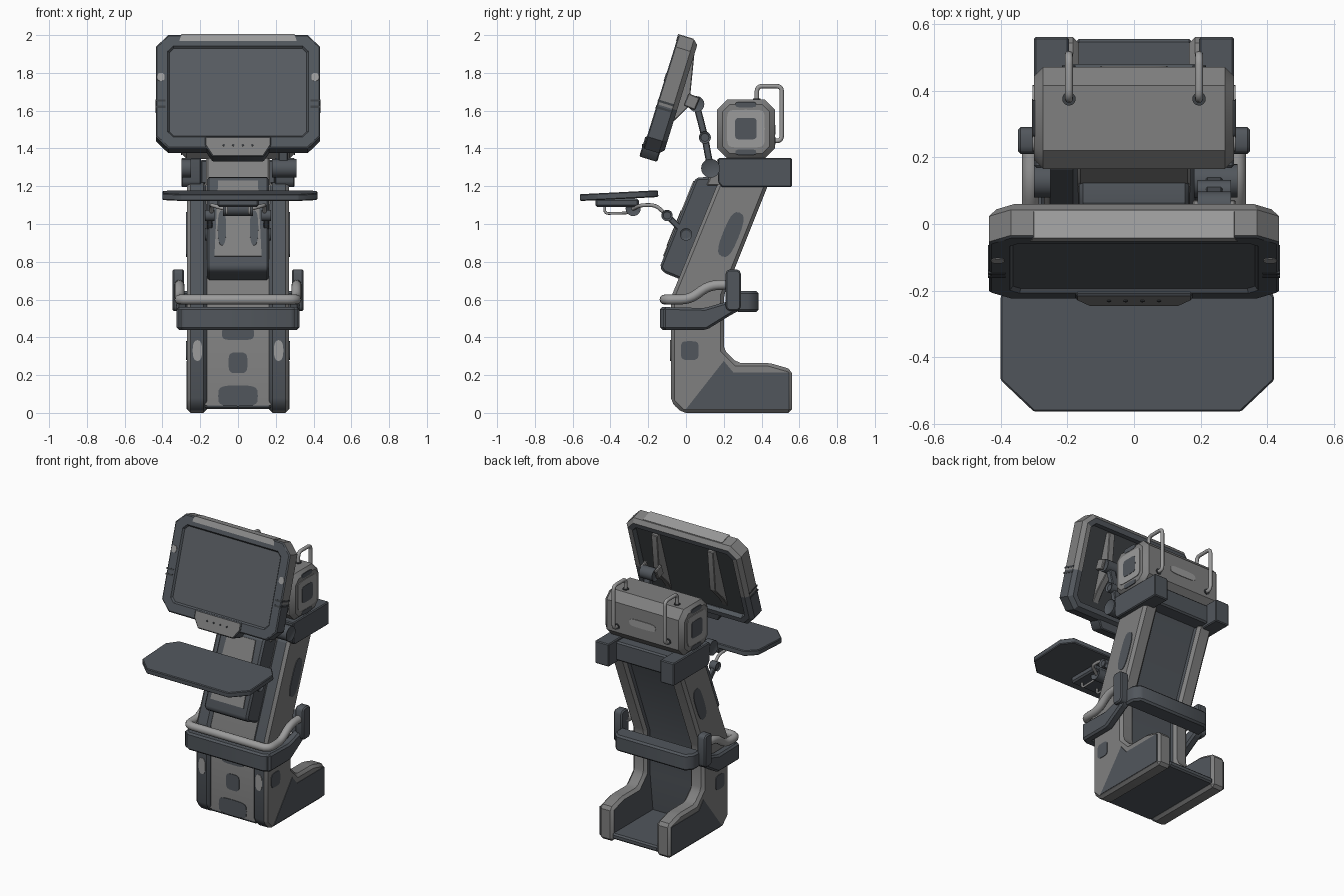
import bpy, bmesh, math
from mathutils import Matrix, Vector

if "Cube" in bpy.data.objects:
    bpy.data.objects.remove(bpy.data.objects["Cube"])


def material(name, r, g, b):
    m = bpy.data.materials.new(name)
    m.diffuse_color = (r, g, b, 1)
    m.use_nodes = True
    m.node_tree.nodes["Principled BSDF"].inputs["Base Color"].default_value = m.diffuse_color
    return m


SLATE = material("slate", 0.083, 0.094, 0.108)
DARK = material("dark slate", 0.045, 0.05, 0.056)
GREY = material("grey", 0.215, 0.215, 0.215)
LIGHT = material("light grey", 0.33, 0.33, 0.33)
GLASS = material("screen glass", 0.095, 0.105, 0.118)


def finish(bm, name, mats, rule=None, M=None):
    bmesh.ops.recalc_face_normals(bm, faces=bm.faces)
    bm.normal_update()
    if rule:
        for f in bm.faces:
            f.material_index = rule(f.normal, f.calc_center_median())
    if M:
        bm.transform(M)
    me = bpy.data.meshes.new(name)
    bm.to_mesh(me)
    bm.free()
    for m in mats:
        me.materials.append(m)
    ob = bpy.data.objects.new(name, me)
    bpy.context.collection.objects.link(ob)
    bpy.context.view_layer.objects.active = ob
    bpy.ops.object.select_all(action='DESELECT')
    ob.select_set(True)
    bpy.ops.object.shade_smooth_by_angle(angle=math.radians(32))
    return ob


PLACE = {'x': lambda p, a: (a, p[0], p[1]), 'y': lambda p, a: (p[0], a, p[1]), 'z': lambda p, a: (p[0], p[1], a)}


def prism_bm(pts, a0, a1, axis='x', bevel=0.0, seg=1):
    bm = bmesh.new()
    lo, hi = ([bm.verts.new(PLACE[axis](p, a)) for p in pts] for a in (a0, a1))
    bm.faces.new(lo)
    bm.faces.new(hi[::-1])
    for i in range(len(pts)):
        j = (i + 1) % len(pts)
        bm.faces.new((lo[i], lo[j], hi[j], hi[i]))
    bmesh.ops.recalc_face_normals(bm, faces=bm.faces)
    if bevel:
        bmesh.ops.bevel(bm, geom=list(bm.edges), offset=bevel, segments=seg, affect='EDGES', profile=0.5)
    return bm


def prism(name, pts, a0, a1, mats, axis='x', bevel=0.0, seg=1, rule=None, M=None):
    return finish(prism_bm(pts, a0, a1, axis, bevel, seg), name, mats, rule, M)


def box(name, x, y, z, mat, bevel=0.01, M=None):
    return prism(name, [(y[0], z[0]), (y[1], z[0]), (y[1], z[1]), (y[0], z[1])], x[0], x[1], [mat], bevel=bevel, M=M)


def octagon(w0, w1, h0, h1, c):
    return [(w0 + c, h0), (w1 - c, h0), (w1, h0 + c), (w1, h1 - c), (w1 - c, h1), (w0 + c, h1), (w0, h1 - c), (w0, h0 + c)]


def joint(name, x0, x1, y, z, r, mat, n=20):
    pts = [(y + r * math.cos(2 * math.pi * i / n), z + r * math.sin(2 * math.pi * i / n)) for i in range(n)]
    bm = prism_bm(pts, x0, x1)
    caps = [f for f in bm.faces if abs(f.normal.x) > 0.9]
    bmesh.ops.inset_individual(bm, faces=caps, thickness=r * 0.35, depth=-0.008)
    finish(bm, name, [mat])


def link(name, x0, x1, p, q, w, mat):
    p, q = Vector(p), Vector(q)
    n = (q - p).normalized().orthogonal() * w
    prism(name, [p + n, q + n, q - n, p - n], x0, x1, [mat], bevel=0.005)


def tube(name, pts, r, mat, rad=0.04):
    pts = [Vector(p) for p in pts]
    path = [pts[0]]
    for a, b, c in zip(pts, pts[1:], pts[2:]):   # rounded bends
        s = b + (a - b).normalized() * min(rad, (a - b).length * .45)
        e = b + (c - b).normalized() * min(rad, (c - b).length * .45)
        path += [s.lerp(b, t).lerp(b.lerp(e, t), t) for t in (0, .25, .5, .75, 1)]
    path.append(pts[-1])
    cu = bpy.data.curves.new(name, 'CURVE')
    cu.dimensions, cu.bevel_depth, cu.bevel_resolution, cu.use_fill_caps = '3D', r, 4, True
    sp = cu.splines.new('POLY')
    sp.points.add(len(path) - 1)
    for v, p in zip(sp.points, path):
        v.co = (*p, 1)
    tmp = bpy.data.objects.new(name + "_path", cu)
    bpy.context.collection.objects.link(tmp)
    bm = bmesh.new()
    bm.from_mesh(bpy.data.meshes.new_from_object(tmp.evaluated_get(bpy.context.evaluated_depsgraph_get())))
    bpy.data.objects.remove(tmp)
    finish(bm, name, [mat], rule=lambda n, c: 0)


def patch(name, u, v, w, h, at, axis, mat, M=None, n=20, k=0.5):
    """thin rounded wear plate; k sets squareness"""
    pw = lambda t: math.copysign(abs(t) ** k, t)
    pts = [(u + w / 2 * pw(math.cos(2 * math.pi * i / n)), v + h / 2 * pw(math.sin(2 * math.pi * i / n))) for i in range(n)]
    prism(name, pts, at - 0.003, at + 0.003, [mat], axis, M=M)


LEAN = Matrix.Translation((0, -0.055, 0.62)) @ Matrix.Rotation(-math.radians(22), 4, 'X')  # leaning upper column

# column core and base floor
prism("column_core", [(-0.055, 0.04), (-0.055, 0.62), (0.185, 1.22), (0.39, 1.22), (0.155, 0.62), (0.155, 0.33), (0.12, 0.04)],
      -0.175, 0.175, [GREY, SLATE], rule=lambda n, c: int(n.y > 0.2 or n.z < -0.8))
box("base_floor", (-0.175, 0.175), (-0.05, 0.555), (0.02, 0.06), SLATE)
patch("front_patch_middle", 0, 0.265, 0.1, 0.11, -0.056, 'y', SLATE)
patch("front_patch_bottom", 0, 0.09, 0.21, 0.11, -0.056, 'y', SLATE)
patch("front_patch_top", 0, 0.42, 0.17, 0.07, -0.056, 'y', SLATE)

rail = [(-0.08, 0.06), (-0.02, 0), (0.56, 0), (0.56, 0.23), (0.44, 0.265), (0.27, 0.265), (0.2, 0.335),
        (0.2, 0.62), (0.44, 1.22), (0.17, 1.22), (-0.08, 0.61)]
for s, tag in ((1, "right"), (-1, "left")):
    X = lambda a, b: sorted((s * a, s * b))
    # side rail with foot
    prism(tag + "_rail", rail, *X(0.165, 0.27), [GREY, SLATE], bevel=0.018,
          rule=lambda n, c: int((n.x * s < -0.3 and (c.y < 0.15 or abs(n.x) > 0.9)) or (abs(n.x) < 0.3 and n.y < -0.5)))
    prism(tag + "_foot_side", [(0.0, 0.02), (0.2, 0.275), (0.25, 0.215), (0.545, 0.215), (0.545, 0.02)],
          *X(0.267, 0.273), [SLATE])
    patch(tag + "_rail_chip", s * 0.215, 0.33, 0.05, 0.11, -0.081, 'y', LIGHT, k=0.8)
    patch(tag + "_side_patch_low", 0.02, 0.33, 0.095, 0.1, s * 0.271, 'x', SLATE)
    patch(tag + "_side_patch_high", 0.15, 0.41, 0.085, 0.25, s * 0.271, 'x', SLATE, LEAN, k=0.7)
    # belt bumper sides and upright blocks
    prism(tag + "_belt_side", [(-0.12, 0.44), (0.11, 0.44), (0.24, 0.52), (0.28, 0.54), (0.28, 0.6),
          (0.2, 0.585), (0.1, 0.555), (-0.12, 0.56)], *X(0.265, 0.325), [SLATE], bevel=0.012)
    prism(tag + "_belt_block", octagon(0.21, 0.29, 0.54, 0.76, 0.015), *X(0.285, 0.348), [SLATE], bevel=0.008)
    # platform blocks beside the head unit
    prism(tag + "_platform_block", [(0.17, 1.22), (0.19, 1.195), (0.56, 1.195), (0.56, 1.35), (0.17, 1.35)],
          *X(0.195, 0.30), [SLATE], bevel=0.006)
    # head carry handle
    hx = s * 0.195
    tube(tag + "_handle", [(hx, 0.375, 1.64), (hx, 0.375, 1.73), (hx, 0.507, 1.73), (hx, 0.507, 1.44), (hx, 0.45, 1.44)],
         0.012, LIGHT, 0.03)
    patch(tag + "_handle_foot", hx, 0.375, 0.04, 0.04, 1.662, 'z', DARK, k=1)
    patch(tag + "_handle_foot_back", hx, 1.44, 0.04, 0.04, 0.472, 'y', DARK, k=1)
    # head end details
    patch(tag + "_end_frame", 0.317, 1.505, 0.2, 0.2, s * 0.301, 'x', LIGHT, k=0.3)
    patch(tag + "_end_plate", 0.317, 1.505, 0.115, 0.115, s * 0.303, 'x', SLATE, k=0.3)
    patch(tag + "_end_patch_top", 0.317, 1.632, 0.11, 0.03, s * 0.299, 'x', SLATE)
    patch(tag + "_end_patch_low", 0.317, 1.38, 0.11, 0.03, s * 0.299, 'x', SLATE)
    # tray support arms
    joint(tag + "_tray_joint_low", *X(0.125, 0.175), 0.0, 0.945, 0.033, SLATE)
    joint(tag + "_tray_joint_mid", *X(0.125, 0.175), -0.1, 1.045, 0.03, SLATE)
    link(tag + "_tray_arm", *X(0.135, 0.165), (0.0, 0.945), (-0.1, 1.045), 0.016, SLATE)
    tx = s * 0.14
    tube(tag + "_tray_rod", [(tx, -0.1, 1.045), (tx, -0.16, 1.1), (tx, -0.24, 1.1), (tx * .5, -0.28, 1.08)], 0.01, LIGHT, 0.03)
    tube(tag + "_tray_hoop", [(s * .06, -0.27, 1.06), (s * .06, -0.43, 1.055), (s * .06, -0.43, 1.11)], 0.007, LIGHT, 0.02)

# belt front, back bar and grab rail
prism("belt_front", [(-0.325, -0.09), (-0.29, -0.137), (0.29, -0.137), (0.325, -0.09), (0.325, -0.07), (-0.325, -0.07)],
      0.44, 0.56, [SLATE], 'z', bevel=0.012)
prism("belt_back", [(-0.3, 0.265), (0.3, 0.265), (0.3, 0.34), (0.26, 0.385), (-0.26, 0.385), (-0.3, 0.34)],
      0.535, 0.645, [SLATE], 'z', bevel=0.012)
side = [(0.31, 0.24, 0.68), (0.31, 0.12, 0.675), (0.31, 0.02, 0.6), (0.31, -0.114, 0.6)]
tube("grab_rail", side + [(-x, y, z) for x, y, z in side[::-1]], 0.026, LIGHT, 0.05)

# front box on the leaning column
prism("front_box", [(-0.135, 0.11), (-0.105, 0.09), (0.02, 0.09), (0.02, 0.64), (-0.05, 0.66), (-0.135, 0.62)],
      -0.165, 0.165, [SLATE], M=LEAN, bevel=0.012)
panel = prism_bm([(-0.125, 0.17), (0.125, 0.17), (0.105, 0.6), (-0.105, 0.6)], -0.141, -0.132, 'y')
finish(panel, "front_box_panel", [GREY], M=LEAN)
for s in (1, -1):
    patch("front_box_patch", s * 0.085, 0.33, 0.045, 0.2, -0.141, 'y', SLATE, LEAN, k=0.8)
prism("neck", [(0.1, 1.2), (0.17, 1.35), (0.35, 1.35), (0.35, 1.2)], -0.17, 0.17, [GREY], bevel=0.01)

# platform and head unit
box("platform", (-0.2, 0.2), (0.2, 0.48), (1.21, 1.34), SLATE)
bm = prism_bm(octagon(0.165, 0.47, 1.345, 1.66, 0.055), -0.30, 0.30)
rim = [e for e in bm.edges if abs(e.verts[0].co.x - e.verts[1].co.x) < 0.01]
bmesh.ops.bevel(bm, geom=rim, offset=0.028, segments=1, affect='EDGES')
finish(bm, "head_unit", [GREY])
patch("head_back_stripe", 0, 1.5, 0.2, 0.05, 0.471, 'y', LIGHT)

# screen housing, built upright and then tilted back: chamfered rim, recessed glass and back
TILT = Matrix.Translation((0, -0.13, 1.69)) @ Matrix.Rotation(-math.radians(17.2), 4, 'X')
bm = prism_bm(octagon(-0.435, 0.435, -0.305, 0.325, 0.066), 0, 0.08, 'y')
for sign, steps in ((-1, ((0.008, 0.006), (0.06, 0), (0.01, -0.012))), (1, ((0.025, 0.025), (0.035, 0), (0.01, -0.03)))):
    bm.normal_update()
    fs = [f for f in bm.faces if f.normal.y * sign > 0.99]
    for t, d in steps:
        bmesh.ops.inset_region(bm, faces=fs, thickness=t, depth=0)
        bmesh.ops.translate(bm, verts=list({v for f in fs for v in f.verts}), vec=(0, sign * d, 0))
bmesh.ops.bisect_plane(bm, geom=bm.verts[:] + bm.edges[:] + bm.faces[:], plane_co=(0, 0, -0.06), plane_no=(0, 0, 1))
finish(bm, "screen_housing", [SLATE, GREY, GLASS, DARK], M=TILT,
       rule=lambda n, c: (2 if n.y < -.9 and c.y > 0 else 3 if n.y > .9 and c.y < .09
                          else 1 if c.z > -0.06 and n.y > -0.5 and (abs(c.x) > 0.38 or c.z > 0.29) else 0))
prism("screen_top_bar", [(-0.31, 0.29), (0.31, 0.29), (0.30, 0.328), (-0.30, 0.328)], -0.009, 0.075, [LIGHT], 'y', M=TILT)
prism("screen_tab", [(-0.135, -0.352), (0.135, -0.352), (0.175, -0.29), (0.175, -0.24), (-0.175, -0.24), (-0.175, -0.29)],
      -0.014, 0.085, [GREY, SLATE], 'y', bevel=0.006, rule=lambda n, c: int(n.y > -0.8), M=TILT)
for i in range(4):
    patch("tab_button", -0.075 + i * 0.05, -0.29, 0.012, 0.012, -0.015, 'y', DARK, TILT, 8, 1)
for s in (1, -1):
    for z in (-0.04, -0.075):
        box("screen_side_groove", sorted((s * 0.385, s * 0.437)), (-0.008, 0.081), (z - 0.006, z + 0.006), DARK, 0, TILT)
    patch("screen_edge_chip", s * 0.408, 0.09, 0.04, 0.045, -0.006, 'y', LIGHT, TILT, k=0.8)
    prism("screen_back_rib", [(0.06, 0.25), (0.105, 0.25), (0.16, -0.02), (0.1, -0.13), (0.06, -0.25)],
          *sorted((s * 0.19, s * 0.235)), [GREY], M=TILT, bevel=0.004)

# screen arm on the right
arm = [(0.055, 1.635, 0.042), (0.1, 1.458, 0.032), (0.13, 1.295, 0.05)]
for i, (y, z, r) in enumerate(arm):
    joint("screen_arm_joint", 0.19 - 0.01 * (i == 2), 0.29 + 0.02 * (i == 2), y, z, r, SLATE)
for a, b in zip(arm, arm[1:]):
    link("screen_arm_link", 0.215, 0.265, a[:2], b[:2], 0.018, SLATE)
for x in (0.175, 0.285):
    link("screen_lug", x, x + 0.02, (0.0, 1.66), (0.06, 1.635), 0.035, GREY)
joint("screen_arm_counter", -0.30, -0.25, 0.13, 1.295, 0.05, SLATE)

# tray and its mount
bm = prism_bm([(-0.31, -0.205), (0.31, -0.205), (0.41, -0.11), (0.41, 0.14), (0.35, 0.21), (-0.35, 0.21), (-0.41, 0.14), (-0.41, -0.11)],
              -0.018, 0.018, 'z', bevel=0.005)
finish(bm, "tray", [SLATE], M=Matrix.Translation((0.01, -0.357, 1.15)) @ Matrix.Rotation(math.radians(2.9), 4, 'X'))
box("tray_mount", (-0.11, 0.11), (-0.48, -0.25), (1.09, 1.135), SLATE)
joint("tray_pivot", -0.08, 0.08, -0.28, 1.082, 0.04, SLATE)
